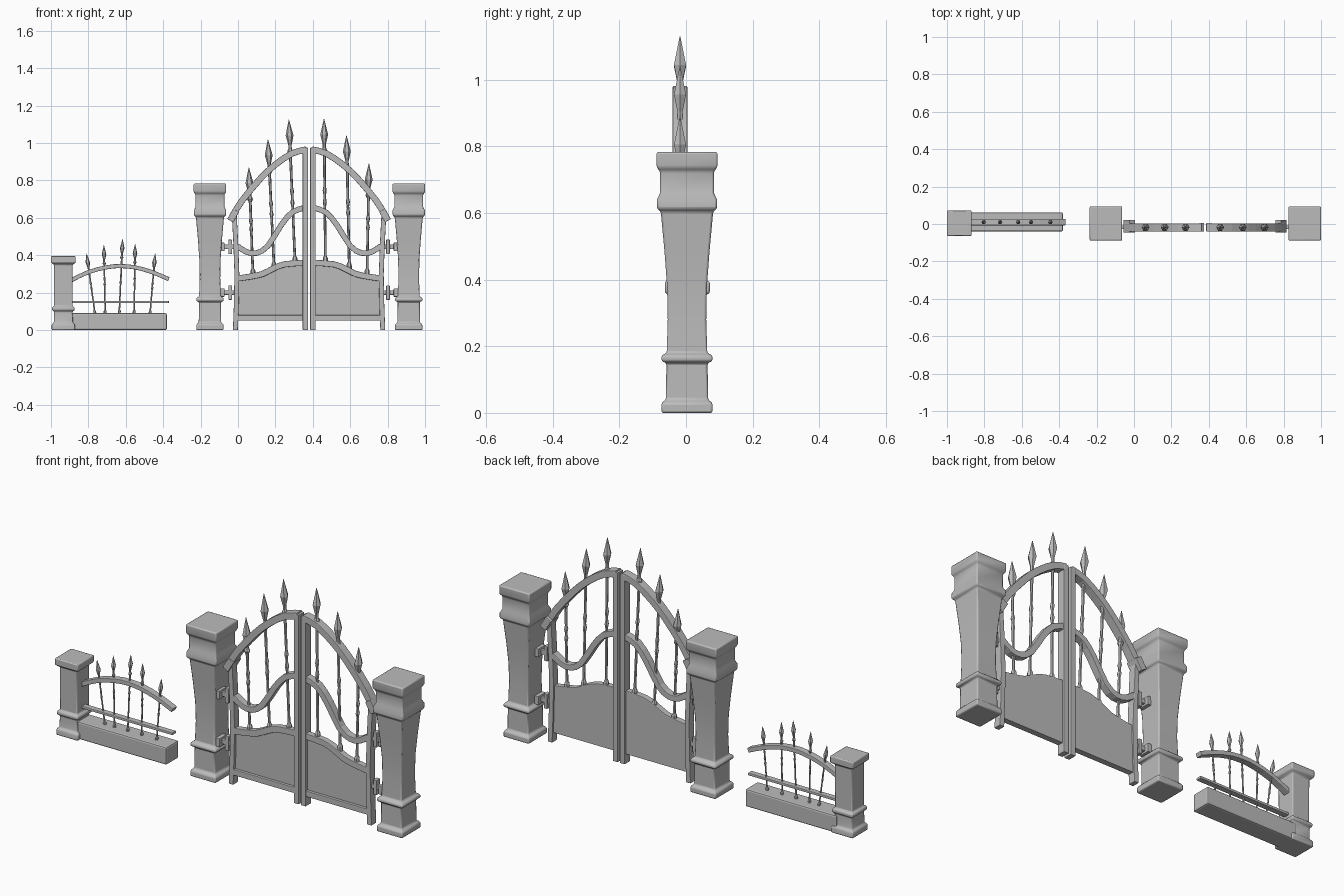
import bpy, bmesh, math
from mathutils import Vector

if "Cube" in bpy.data.objects:
    bpy.data.objects.remove(bpy.data.objects["Cube"])

grey = bpy.data.materials.new("stone grey")
grey.use_nodes = True
grey.diffuse_color = (0.5, 0.5, 0.5, 1)
grey.node_tree.nodes["Principled BSDF"].inputs["Base Color"].default_value = (0.5, 0.5, 0.5, 1)

GATE_X, GATE_Y, FENCE_Y = 0.38, -0.018, 0.01


def loft(name, rings, smooth=None, bevel=0):
    """Skin a list of equal-length vertex rings and cap both ends."""
    bm = bmesh.new()
    loops = [[bm.verts.new(p) for p in ring] for ring in rings]
    n = len(loops[0])
    for a, b in zip(loops, loops[1:]):
        for i in range(n):
            j = (i + 1) % n
            bm.faces.new((a[i], a[j], b[j], b[i]))
    bm.faces.new(loops[0][::-1])
    bm.faces.new(loops[-1])
    bmesh.ops.recalc_face_normals(bm, faces=bm.faces)
    mesh = bpy.data.meshes.new(name)
    bm.to_mesh(mesh)
    bm.free()
    mesh.materials.append(grey)
    ob = bpy.data.objects.new(name, mesh)
    bpy.context.collection.objects.link(ob)
    if bevel:
        mod = ob.modifiers.new("soft edges", "BEVEL")
        mod.width, mod.segments = bevel, 2
        mod.limit_method = "ANGLE"
        mod.angle_limit = math.radians(35)
    if smooth:
        bpy.ops.object.select_all(action="DESELECT")
        ob.select_set(True)
        bpy.context.view_layer.objects.active = ob
        bpy.ops.object.shade_smooth_by_angle(angle=math.radians(smooth))
    return ob


def rect(x, y, z, hx, hy):
    return [(x - hx, y - hy, z), (x + hx, y - hy, z), (x + hx, y + hy, z), (x - hx, y + hy, z)]


def box(name, x0, x1, y0, y1, z0, z1, bevel=0.003):
    x, y = (x0 + x1) / 2, (y0 + y1) / 2
    return loft(name, [rect(x, y, z, (x1 - x0) / 2, (y1 - y0) / 2) for z in (z0, z1)], None, bevel)


def pillar(name, x, y, profile, depth, bevel):
    return loft(name, [rect(x, y, z, h, h * depth) for z, h in profile], 50, bevel)


def curve_points(pts, steps=2):
    """Catmull-Rom smoothing of a path in the x-z plane."""
    p = [Vector(q) for q in pts]
    p = [2 * p[0] - p[1]] + p + [2 * p[-1] - p[-2]]
    out = []
    for a, b, c, d in zip(p, p[1:], p[2:], p[3:]):
        for s in range(steps):
            t = s / steps
            out.append(0.5 * (2 * b + (c - a) * t + (2 * a - 5 * b + 4 * c - d) * t ** 2
                              + (3 * b - a - 3 * c + d) * t ** 3))
    return out + [p[-2]]


def bar(name, pts, width, depth, y, steps=2):
    """Flat bar that follows a path in the x-z plane."""
    path = curve_points(pts, steps)
    rings = []
    for i, p in enumerate(path):
        t = (path[min(i + 1, len(path) - 1)] - path[max(i - 1, 0)]).normalized()
        n = Vector((-t.y, t.x)) * width / 2
        a, b = p + n, p - n
        rings.append([(q.x, y + s * depth / 2, q.y) for q, s in ((a, -1), (a, 1), (b, 1), (b, -1))])
    return loft(name, rings, None, 0.003)


def spear(name, bottom, tip, y, size):
    """Turned upright with collars and a pointed head."""
    a, b = Vector((bottom[0], y, bottom[1])), Vector((tip[0], y, tip[1]))
    length = (b - a).length
    shaft = [(0, 1.5), (0.03, 1.5), (0.05, 0.8)]
    for f in (0.42, 0.5):
        shaft += [(f - 0.03, 0.75), (f, 1.2), (f + 0.03, 0.75)]
    prof = [(f * length, r * 0.009 * size) for f, r in shaft]
    head = [(0.185, 0.008), (0.17, 0.016), (0.155, 0.009), (0.135, 0.009), (0.085, 0.021), (0, 0.001)]
    prof += [(length - d * size, r * size) for d, r in head]
    rings = []
    for d, r in prof:
        c = a.lerp(b, d / length)
        rings.append([c + Vector((r * math.cos(k * math.pi / 3), r * math.sin(k * math.pi / 3), 0))
                      for k in range(6)])
    return loft(name, rings)


# Large gate pillars
big = [(0, .073), (.03, .073), (.04, .06), (.15, .059), (.155, .073), (.172, .073), (.18, .058),
       (.28, .055), (.38, .057), (.48, .064), (.605, .075), (.612, .086), (.64, .086), (.66, .077),
       (.725, .077), (.737, .087), (.783, .087)]
for side, px in (("right", -.15), ("left", .913)):
    pillar(side + "_gate_pillar", px, .003, big, 1.05, .006)

# Low wall with its end pillar
small = [(0, .062), (.03, .062), (.04, .051), (.1, .05), (.105, .06), (.122, .06), (.128, .049),
         (.35, .05), (.36, .066), (.395, .066)]
pillar("fence_pillar", -.934, .004, small, 1.02, .005)
box("fence_wall", -.9, -.38, -.04, .062, 0, .09, .008)
bar("fence_arch_rail", [(-.9, .262), (-.8, .31), (-.7, .336), (-.63, .342), (-.55, .335),
                        (-.46, .31), (-.37, .272)], .022, .035, FENCE_Y)
bar("fence_thin_rail", [(-.9, .15), (-.37, .15)], .013, .03, FENCE_Y, 1)
for i, (x0, x1, z) in enumerate([(-.765, -.81, .41), (-.71, -.717, .455), (-.635, -.617, .487),
                                 (-.555, -.55, .46), (-.47, -.443, .41)]):
    spear("fence_spear_%d" % (i + 1), (x0, .09), (x1, z), FENCE_Y, .58)

# Gate leaves: the second is the first mirrored about the gap
panel_top = [(-.012, .28), (.06, .29), (.13, .305), (.19, .335), (.25, .357), (.36, .365)]
for side, s in (("right", 1), ("left", -1)):
    def m(pts):
        return [(x if s > 0 else 2 * GATE_X - x, z) for x, z in pts]

    bar(side + "_outer_stile", m([(-.014, 0), (-.006, .3), (-.02, .62)]), .026, .04, GATE_Y)
    bar(side + "_meeting_stile", m([(.36, 0), (.36, .975)]), .028, .046, GATE_Y, 1)
    bar(side + "_top_arch", m([(-.035, .6), (.02, .69), (.12, .81), (.2, .885), (.29, .945),
                               (.365, .965)]), .034, .044, GATE_Y)
    bar(side + "_arch_end", m([(-.042, .585), (-.01, .64)]), .036, .068, GATE_Y + .006, 1)
    bar(side + "_wave_rail", m([(-.005, .45), (.045, .418), (.1, .412), (.16, .45), (.23, .56),
                                (.29, .63), (.36, .655)]), .03, .038, GATE_Y)
    bar(side + "_panel_top_rail", m([(x, z - .005) for x, z in panel_top]), .032, .032, GATE_Y - .004)
    bar(side + "_panel_bottom_rail", m([(-.01, .065), (.36, .065)]), .03, .032, GATE_Y - .004, 1)
    # Solid lower panel
    rings = [[(x, GATE_Y - .006, .05), (x, GATE_Y + .012, .05), (x, GATE_Y + .012, z + .005),
              (x, GATE_Y - .006, z + .005)] for x, z in m([(p.x, p.y) for p in curve_points(panel_top)])]
    loft(side + "_lower_panel", rings)
    # Hinges between the outer stile and the pillar
    for level, z in (("lower", .2), ("upper", .445)):
        def hinge(part, x0, x1, hy, hz):
            xs = sorted(x for x, _ in m([(x0, 0), (x1, 0)]))
            box("%s_%s_hinge_%s" % (side, level, part), xs[0], xs[1],
                GATE_Y - hy, GATE_Y + hy, z - hz, z + hz)
        hinge("plate", -.095, -.072, .03, .022)
        hinge("arm", -.08, -.015, .01, .012)
        hinge("barrel", -.052, -.032, .015, .038)

# Gate spears
for i, (x0, z0, x1, z1) in enumerate([(.08, .3, .058, .87), (.193, .33, .16, 1.02), (.305, .36, .272, 1.125),
                                      (.467, .36, .46, 1.13), (.595, .33, .58, 1.04), (.69, .3, .7, .89)]):
    spear("gate_spear_%d" % (i + 1), (x0, z0), (x1, z1), GATE_Y, 1)
